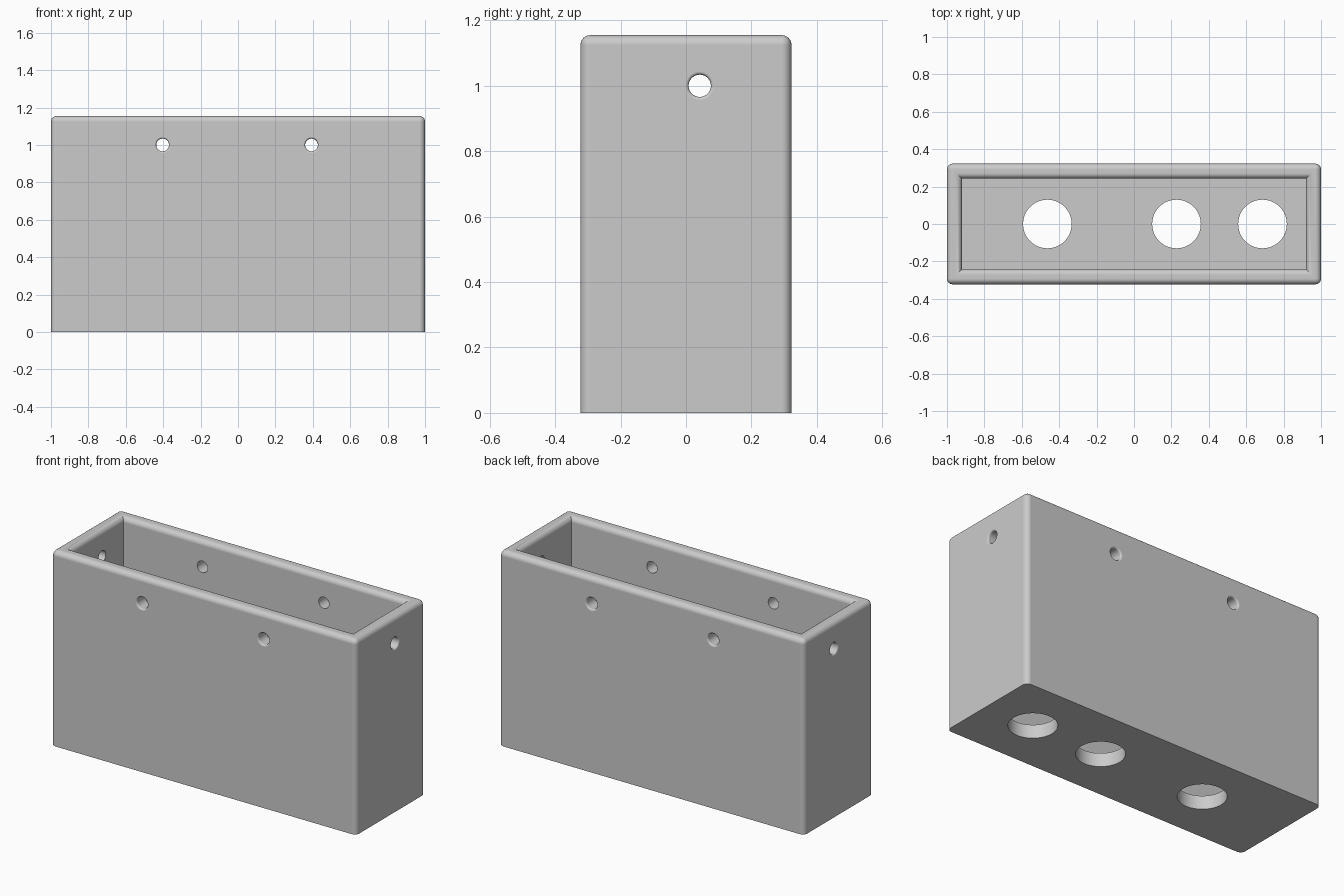
import bpy, bmesh, math
from mathutils import Matrix, Vector

cube = bpy.data.objects.get("Cube")
if cube:
    bpy.data.objects.remove(cube, do_unlink=True)

W, D, H = 2.0, 0.645, 1.155
WALL, FILLET = 0.08, 0.03
HOLE_R, FLARE = 0.034, 0.01

grey = bpy.data.materials.new("plain grey")
grey.use_nodes = True
colour = (0.6, 0.6, 0.6, 1)
grey.diffuse_color = colour
grey.node_tree.nodes["Principled BSDF"].inputs["Base Color"].default_value = colour


def make_object(name, bm):
    bmesh.ops.recalc_face_normals(bm, faces=bm.faces)
    mesh = bpy.data.meshes.new(name)
    bm.to_mesh(mesh)
    bm.free()
    mesh.materials.append(grey)
    obj = bpy.data.objects.new(name, mesh)
    bpy.context.collection.objects.link(obj)
    return obj


def spindle(bm, profile, matrix, sides=48):
    """Closed solid turned about z from (radius, height) pairs."""
    rings = []
    for r, z in profile:
        circle = bmesh.ops.create_circle(bm, segments=sides, radius=r,
                                         matrix=matrix @ Matrix.Translation((0, 0, z)))
        rings.append(circle["verts"])
    for a, b in zip(rings, rings[1:]):
        for i in range(sides):
            j = (i + 1) % sides
            bm.faces.new((a[i], a[j], b[j], b[i]))
    bm.faces.new(rings[0])
    bm.faces.new(rings[-1])


def flared_profile(half):
    """Straight drill that opens in a rounded flare at both outer walls."""
    top = [(HOLE_R, half - FLARE)]
    for i in range(1, 6):
        a = math.pi / 2 * i / 5
        top.append((HOLE_R + FLARE * (1 - math.cos(a)), half - FLARE + FLARE * math.sin(a)))
    top.append((HOLE_R + FLARE, half + 0.05))
    return [(r, -z) for r, z in reversed(top)] + top


# Open box: inset the top and push the cavity down to the floor
bm = bmesh.new()
bmesh.ops.create_cube(bm, size=1, matrix=Matrix.Translation((0, 0, H / 2)) @ Matrix.Diagonal((W, D, H, 1)))
top = max(bm.faces, key=lambda f: f.calc_center_median().z)
bmesh.ops.inset_region(bm, faces=[top], thickness=WALL, use_even_offset=True)
floor = bmesh.ops.extrude_discrete_faces(bm, faces=[top])["faces"][0]
bmesh.ops.translate(bm, verts=floor.verts, vec=(0, 0, WALL - H))

# Round the rim and the outer upright corners
def is_rounded(e):
    a, b = (v.co for v in e.verts)
    inner = [abs(p.x) < W / 2 - 0.01 for p in (a, b)]
    on_rim = min(a.z, b.z) > H - 0.01 and inner[0] == inner[1]
    upright = abs(a.z - b.z) > 0.5 and not any(inner)
    return on_rim or upright

bmesh.ops.bevel(bm, geom=[e for e in bm.edges if is_rounded(e)], offset=FILLET,
                offset_type='OFFSET', segments=6, profile=0.5, affect='EDGES')
box = make_object("open_box", bm)

# Drills for the hanging holes and the floor openings
drills = []

def drill(name, profile, matrix):
    bm = bmesh.new()
    spindle(bm, profile, matrix)
    obj = make_object(name, bm)
    obj.hide_render = True
    drills.append(obj)

for x in (-0.403, 0.393):
    drill("wall_drill", flared_profile(D / 2),
          Matrix.Translation((x, 0, 1)) @ Matrix.Rotation(math.pi / 2, 4, 'X'))
drill("end_drill", flared_profile(W / 2),
      Matrix.Translation((0, 0.042, 1)) @ Matrix.Rotation(math.pi / 2, 4, 'Y'))
for x in (-0.463, 0.227, 0.687):
    drill("floor_drill", [(0.13, -0.1), (0.13, 0.2)], Matrix.Translation((x, 0, 0)))

# Cut the holes, then discard the drills
bpy.ops.object.select_all(action='DESELECT')
bpy.context.view_layer.objects.active = box
box.select_set(True)
for obj in drills:
    cut = box.modifiers.new("cut", 'BOOLEAN')
    cut.operation, cut.solver, cut.object = 'DIFFERENCE', 'EXACT', obj
    bpy.ops.object.modifier_apply(modifier=cut.name)
for obj in drills:
    bpy.data.objects.remove(obj, do_unlink=True)

# Smooth fillets with flat walls
bpy.ops.object.shade_smooth_by_angle(angle=math.radians(30))
weighted = box.modifiers.new("flat_walls", 'WEIGHTED_NORMAL')
weighted.keep_sharp = True
